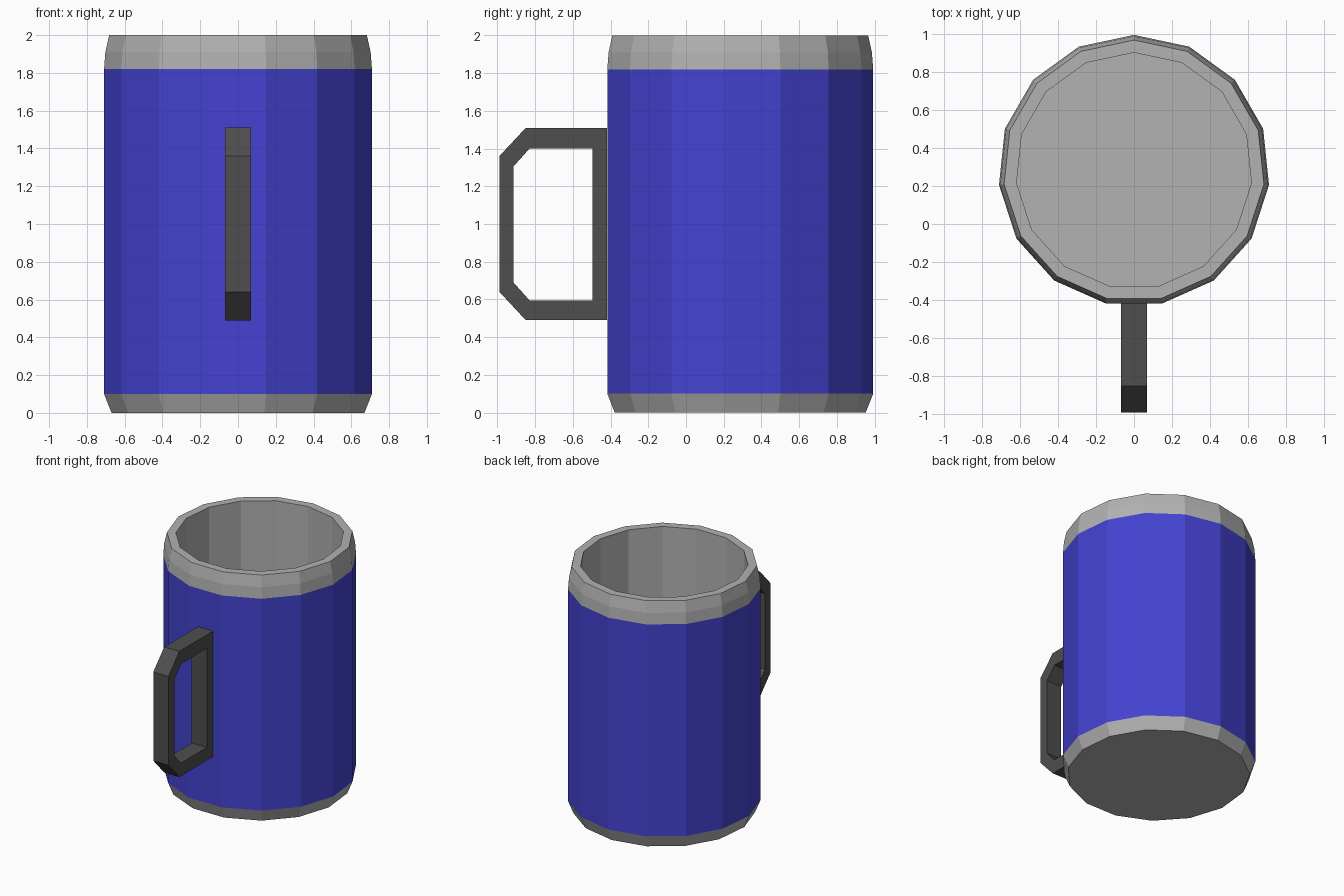
import bpy, bmesh
from math import sin, cos, tau

if "Cube" in bpy.data.objects:
    bpy.data.objects.remove(bpy.data.objects["Cube"])

SIDES = 15
CENTRE_Y = 0.28


def material(name, color):
    m = bpy.data.materials.new(name)
    m.diffuse_color = (*color, 1)
    m.use_nodes = True
    m.node_tree.nodes["Principled BSDF"].inputs["Base Color"].default_value = m.diffuse_color
    return m


def finish(name, bm, mats):
    bmesh.ops.recalc_face_normals(bm, faces=bm.faces)
    mesh = bpy.data.meshes.new(name)
    bm.to_mesh(mesh)
    bm.free()
    for mat in mats:
        mesh.materials.append(mat)
    obj = bpy.data.objects.new(name, mesh)
    bpy.context.collection.objects.link(obj)
    return obj


def lathe(name, profile, mats, band):
    """Spin (radius, z) points into a capped faceted solid with a corner facing +y.
    The strip numbered band gets the second material."""
    bm = bmesh.new()
    rings = [[bm.verts.new((r * sin(tau * i / SIDES), CENTRE_Y + r * cos(tau * i / SIDES), z))
              for i in range(SIDES)] for r, z in profile]
    for k, (a, b) in enumerate(zip(rings, rings[1:])):
        for i in range(SIDES):
            j = (i + 1) % SIDES
            bm.faces.new((a[j], a[i], b[i], b[j])).material_index = int(k == band)
    bm.faces.new(rings[0])
    bm.faces.new(rings[-1])
    return finish(name, bm, mats)


grey = material("grey", (0.445, 0.445, 0.445))
blue = material("blue", (0.058, 0.055, 0.64))
dark = material("dark_grey", (0.077, 0.077, 0.077))

# Mug: base, blue wall, rim and hollow inside in one profile
lathe("mug_body", [(0.673, 0), (0.713, 0.1), (0.713, 1.82), (0.706, 1.91),
                   (0.686, 2.0), (0.62, 2.0), (0.62, 0.1)], [grey, blue], band=1)

# Handle: closed frame with chamfered outer corners, (y, z) loops joined across x
outer = [(-0.418, 1.51), (-0.85, 1.51), (-0.99, 1.36), (-0.99, 0.64), (-0.85, 0.49), (-0.418, 0.49)]
inner = [(-0.497, 1.4), (-0.83, 1.4), (-0.915, 1.305), (-0.915, 0.69), (-0.83, 0.595), (-0.497, 0.595)]
bm = bmesh.new()
loops = [[bm.verts.new((x, y, z)) for y, z in pts]
         for x, pts in ((-0.068, outer), (0.068, outer), (0.068, inner), (-0.068, inner))]
for k in range(4):
    a, b = loops[k], loops[(k + 1) % 4]
    for i in range(6):
        j = (i + 1) % 6
        bm.faces.new((a[i], a[j], b[j], b[i]))
finish("handle", bm, [dark])
